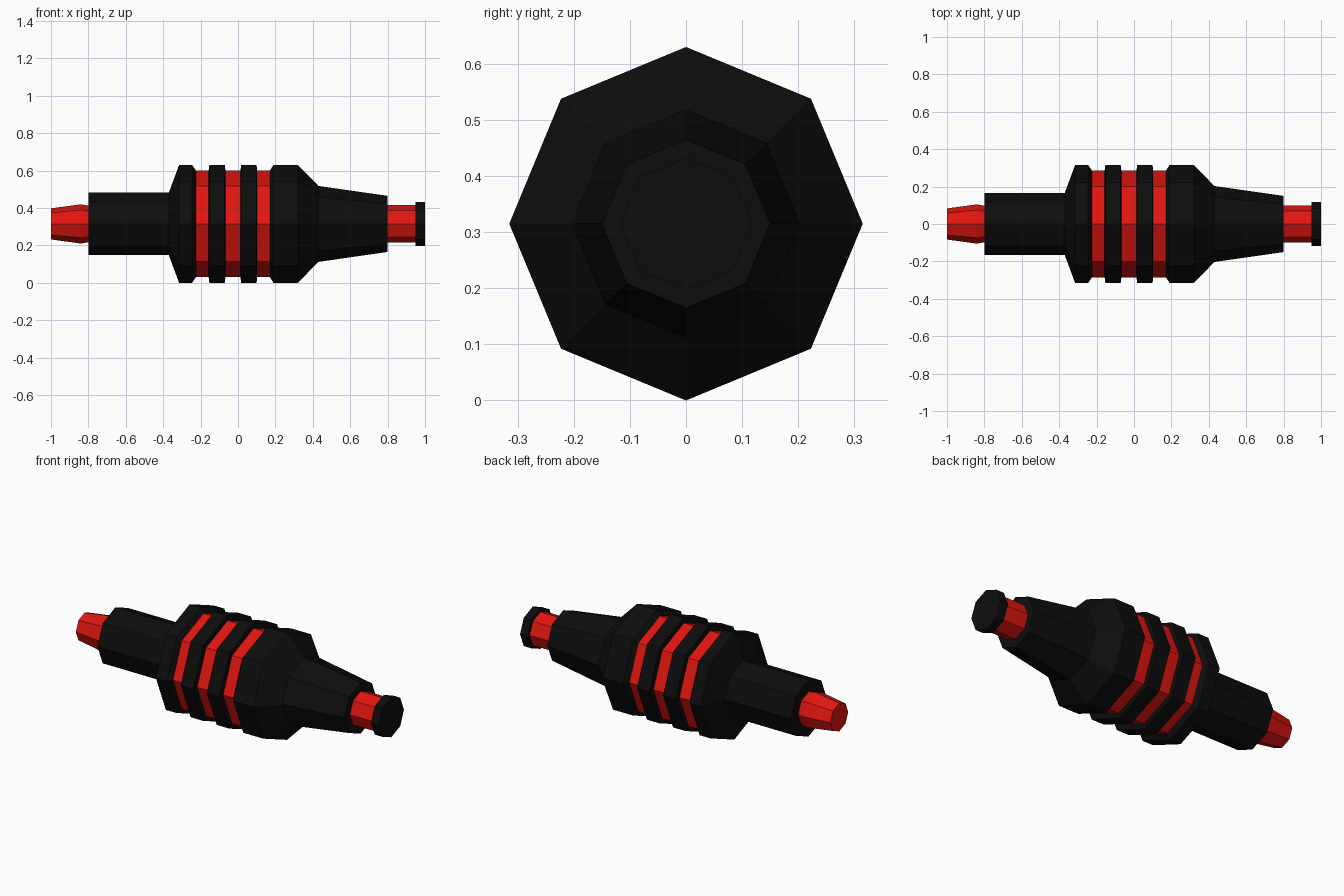
import bpy, bmesh, math

if "Cube" in bpy.data.objects:
    bpy.data.objects.remove(bpy.data.objects["Cube"])

SIDES = 8
AXIS_Z = 0.315  # height of the long axis


def material(name, rgb):
    m = bpy.data.materials.new(name)
    m.diffuse_color = (*rgb, 1.0)
    m.use_nodes = True
    m.node_tree.nodes["Principled BSDF"].inputs["Base Color"].default_value = m.diffuse_color
    return m


RED = material("red", (0.75, 0.008, 0.005))
BLACK = material("black", (0.004, 0.004, 0.004))


def turned(name, profile, mat):
    """Closed eight-sided turning along x from (x, radius) pairs."""
    bm = bmesh.new()
    rings = []
    for x, r in profile:
        angles = [2 * math.pi * i / SIDES for i in range(SIDES)]
        rings.append([bm.verts.new((x, r * math.sin(a), AXIS_Z + r * math.cos(a)))
                      for a in angles])
    for a, b in zip(rings, rings[1:]):
        for i in range(SIDES):
            j = (i + 1) % SIDES
            bm.faces.new((a[i], a[j], b[j], b[i]))
    bm.faces.new(rings[0])
    bm.faces.new(rings[-1])
    bmesh.ops.recalc_face_normals(bm, faces=bm.faces)
    mesh = bpy.data.meshes.new(name)
    bm.to_mesh(mesh)
    bm.free()
    mesh.materials.append(mat)
    obj = bpy.data.objects.new(name, mesh)
    bpy.context.collection.objects.link(obj)
    return obj


# Red parts: rear tip, middle core, front neck
turned("rear_tip", [(-1.0, 0.083), (-0.84, 0.105), (-0.8, 0.098)], RED)
turned("core", [(-0.225, 0.285), (0.17, 0.285)], RED)
turned("front_neck", [(0.8, 0.1), (0.95, 0.1)], RED)

# Black housings on either side of the core
turned("rear_housing", [(-0.8, 0.167), (-0.37, 0.167), (-0.315, 0.315),
                        (-0.245, 0.315), (-0.225, 0.285)], BLACK)
turned("front_housing", [(0.17, 0.285), (0.19, 0.315), (0.32, 0.315),
                         (0.43, 0.203), (0.8, 0.15)], BLACK)

# Black bands around the core
for i, x in enumerate((-0.112, 0.058)):
    turned(f"band_{i + 1}", [(x - 0.045, 0.283), (x - 0.041, 0.315),
                             (x + 0.041, 0.315), (x + 0.045, 0.283)], BLACK)

# Black end cap
turned("end_cap", [(0.95, 0.118), (1.0, 0.118)], BLACK)
